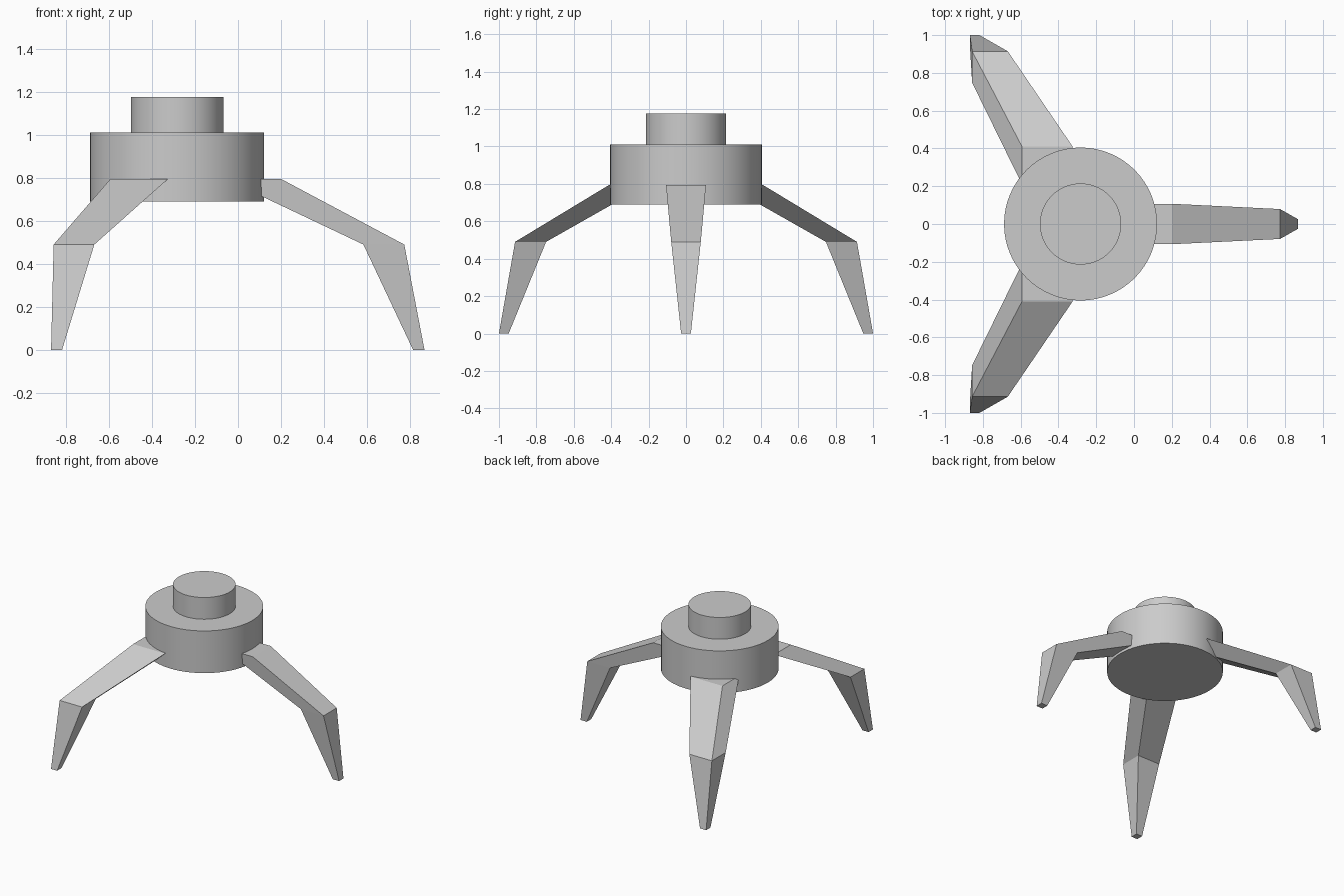
import bpy
import bmesh
from math import radians

cube = bpy.data.objects.get("Cube")
if cube:
    bpy.data.objects.remove(cube, do_unlink=True)

grey = bpy.data.materials.new("plain grey")
grey.use_nodes = True
grey.diffuse_color = (0.6, 0.6, 0.6, 1)
grey.node_tree.nodes["Principled BSDF"].inputs["Base Color"].default_value = (0.6, 0.6, 0.6, 1)

BODY_X = -0.283


def cylinder(name, radius, bottom, top):
    """Upright round part on the body axis."""
    bpy.ops.mesh.primitive_cylinder_add(
        vertices=64, radius=radius, depth=top - bottom,
        location=(BODY_X, 0, (top + bottom) / 2))
    obj = bpy.context.object
    obj.name = name
    obj.data.materials.append(grey)
    bpy.ops.object.shade_smooth_by_angle(angle=radians(30))


def leg(name, sections, side=1):
    """Tapered leg through level rectangles (x0, x1, y0, y1, z)."""
    bm = bmesh.new()
    rings = []
    for x0, x1, y0, y1, z in sections:
        corners = ((x0, y0), (x1, y0), (x1, y1), (x0, y1))
        rings.append([bm.verts.new((x, y * side, z)) for x, y in corners])
    for upper, lower in zip(rings, rings[1:]):
        for i in range(4):
            j = (i + 1) % 4
            bm.faces.new((upper[i], upper[j], lower[j], lower[i]))
    bm.faces.new(rings[0])
    bm.faces.new(rings[-1])
    bmesh.ops.recalc_face_normals(bm, faces=bm.faces)
    mesh = bpy.data.meshes.new(name)
    bm.to_mesh(mesh)
    bm.free()
    mesh.materials.append(grey)
    bpy.context.collection.objects.link(bpy.data.objects.new(name, mesh))


# Round body with a smaller knob on top
cylinder("body", 0.405, 0.69, 1.01)
cylinder("top_knob", 0.215, 1.0, 1.175)

# Single leg: hip, knee, foot
leg("left_leg", [(-0.06, 0.2, -0.107, 0.107, 0.795),
                 (0.583, 0.773, -0.079, 0.079, 0.49),
                 (0.814, 0.867, -0.026, 0.026, 0)])

# Mirrored pair of splayed legs
pair = [(-0.593, -0.325, 0.21, 0.41, 0.795),
        (-0.857, -0.668, 0.748, 0.914, 0.49),
        (-0.869, -0.818, 0.948, 1.0, 0)]
leg("back_right_leg", pair)
leg("front_right_leg", pair, -1)
